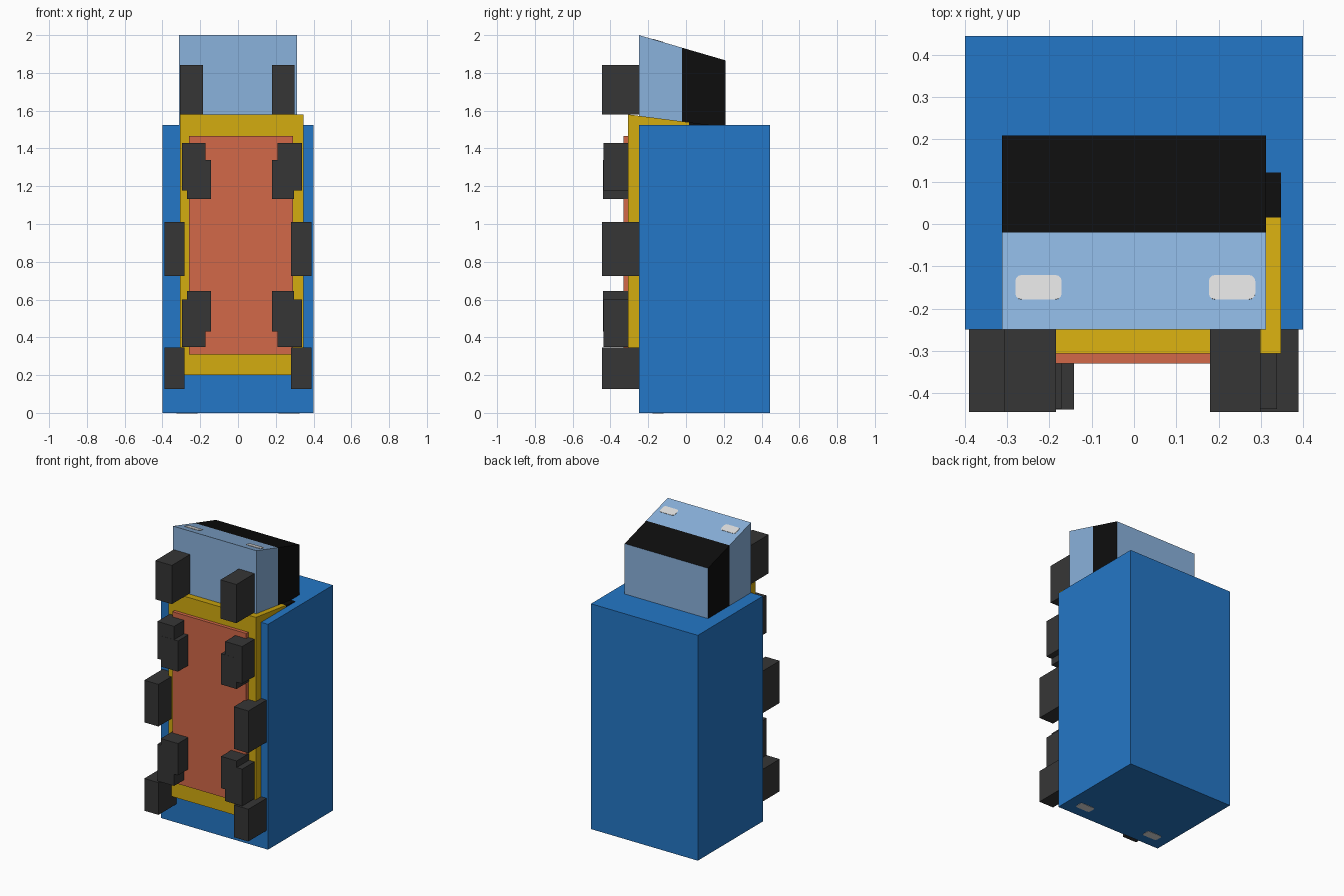
import bpy
import bmesh
import math

if "Cube" in bpy.data.objects:
    bpy.data.objects.remove(bpy.data.objects["Cube"])


def material(name, r, g, b):
    """Flat colour given as sRGB 0-255, stored as linear."""
    def lin(c):
        c /= 255
        return c / 12.92 if c <= 0.04045 else ((c + 0.055) / 1.055) ** 2.4
    m = bpy.data.materials.new(name)
    m.diffuse_color = (lin(r), lin(g), lin(b), 1)
    m.use_nodes = True
    m.node_tree.nodes["Principled BSDF"].inputs["Base Color"].default_value = m.diffuse_color
    return m


BLUE = material("cargo blue", 36, 119, 199)
PALE = material("cab pale blue", 138, 178, 220)
GOLD = material("gold", 212, 172, 16)
ORANGE = material("orange red", 210, 104, 72)
BLACK = material("window black", 13, 13, 13)
RUBBER = material("tyre grey", 54, 54, 54)
LAMP = material("lamp white", 221, 221, 221)


def prism(name, x0, x1, profile, *mats):
    """Extrude a (y, z) profile along x."""
    bm = bmesh.new()
    face = bm.faces.new([bm.verts.new((x0, y, z)) for y, z in profile])
    ext = bmesh.ops.extrude_face_region(bm, geom=[face])["geom"]
    moved = [g for g in ext if isinstance(g, bmesh.types.BMVert)]
    bmesh.ops.translate(bm, verts=moved, vec=(x1 - x0, 0, 0))
    bmesh.ops.recalc_face_normals(bm, faces=bm.faces[:])
    mesh = bpy.data.meshes.new(name)
    bm.to_mesh(mesh)
    bm.free()
    for m in mats:
        mesh.materials.append(m)
    obj = bpy.data.objects.new(name, mesh)
    bpy.context.collection.objects.link(obj)
    return obj


def box(name, x, y, z, mat):
    return prism(name, x[0], x[1], [(y[0], z[0]), (y[1], z[0]), (y[1], z[1]), (y[0], z[1])], mat)


def window_band(obj, y_cut):
    """Cut the body at y_cut; upper part turns black except its roof (+y face)."""
    bm = bmesh.new()
    bm.from_mesh(obj.data)
    bmesh.ops.bisect_plane(bm, geom=bm.verts[:] + bm.edges[:] + bm.faces[:],
                           plane_co=(0, y_cut, 0), plane_no=(0, 1, 0))
    bm.normal_update()
    for f in bm.faces:
        if f.calc_center_median().y > y_cut and f.normal.y < 0.9:
            f.material_index = 1
    bm.to_mesh(obj.data)
    bm.free()


def lamp(name, x, y, z, tilt):
    """Thin rounded plate."""
    bm = bmesh.new()
    w, h, r = 0.055, 0.03, 0.015
    pts = []
    for k, (sx, sy) in enumerate([(1, 1), (-1, 1), (-1, -1), (1, -1)]):
        for s in range(4):
            a = math.pi / 2 * (k + s / 3)
            pts.append((sx * (w - r) + r * math.cos(a), sy * (h - r) + r * math.sin(a)))
    face = bm.faces.new([bm.verts.new((px, py, -0.002)) for px, py in pts])
    ext = bmesh.ops.extrude_face_region(bm, geom=[face])["geom"]
    bmesh.ops.translate(bm, verts=[g for g in ext if isinstance(g, bmesh.types.BMVert)],
                        vec=(0, 0, 0.004))
    bmesh.ops.recalc_face_normals(bm, faces=bm.faces[:])
    mesh = bpy.data.meshes.new(name)
    bm.to_mesh(mesh)
    bm.free()
    mesh.materials.append(LAMP)
    obj = bpy.data.objects.new(name, mesh)
    obj.location = (x, y, z)
    obj.rotation_euler.x = tilt
    bpy.context.collection.objects.link(obj)


# Big cargo box standing on its tail
box("cargo_box", (-0.40, 0.40), (-0.25, 0.445), (0, 1.525), BLUE)

# Cab with sloping nose and black window band
cab = prism("cab", -0.312, 0.312,
            [(-0.25, 1.52), (0.21, 1.52), (0.21, 1.866), (-0.25, 2.0)], PALE, BLACK)
window_band(cab, -0.02)

# Gold vehicle sunk into the box, its nose just poking out at the top
gold = prism("gold_body", -0.307, 0.348,
             [(-0.307, 0.20), (0.20, 0.20), (0.20, 1.515), (-0.307, 1.58)], GOLD, BLACK)
window_band(gold, 0.015)

# Orange vehicle sunk into the gold one
box("orange_body", (-0.26, 0.292), (-0.33, -0.25), (0.31, 1.465), ORANGE)

# Wheels: name, left x, right x, y range, z ranges
wheel_sets = [
    ("cab_wheel", (-0.307, -0.184), (0.18, 0.299), (-0.445, -0.25), [(1.58, 1.842)]),
    ("cargo_wheel", (-0.39, -0.284), (0.28, 0.389), (-0.445, -0.25), [(0.725, 1.01), (0.127, 0.345)]),
    ("gold_wheel", (-0.297, -0.172), (0.21, 0.338), (-0.438, -0.30), [(1.178, 1.43), (0.35, 0.60)]),
    ("orange_wheel", (-0.27, -0.142), (0.18, 0.297), (-0.439, -0.30), [(1.132, 1.34), (0.43, 0.645)]),
]
for name, left, right, ys, z_list in wheel_sets:
    for i, zs in enumerate(z_list):
        for side, xs in (("left", left), ("right", right)):
            box(f"{name}_{side}_{i + 1}", xs, ys, zs, RUBBER)

# Headlights on the sloping nose, tail lights on the bottom
slope = (2.0 - 1.866) / 0.46
for side, x in (("left", -0.226), ("right", 0.232)):
    lamp(f"headlight_{side}", x, -0.15, 2.0 - 0.10 * slope, -math.atan(slope))
    lamp(f"tail_light_{side}", 0.27 * (1 if x > 0 else -1), -0.148, 0.0, 0)
